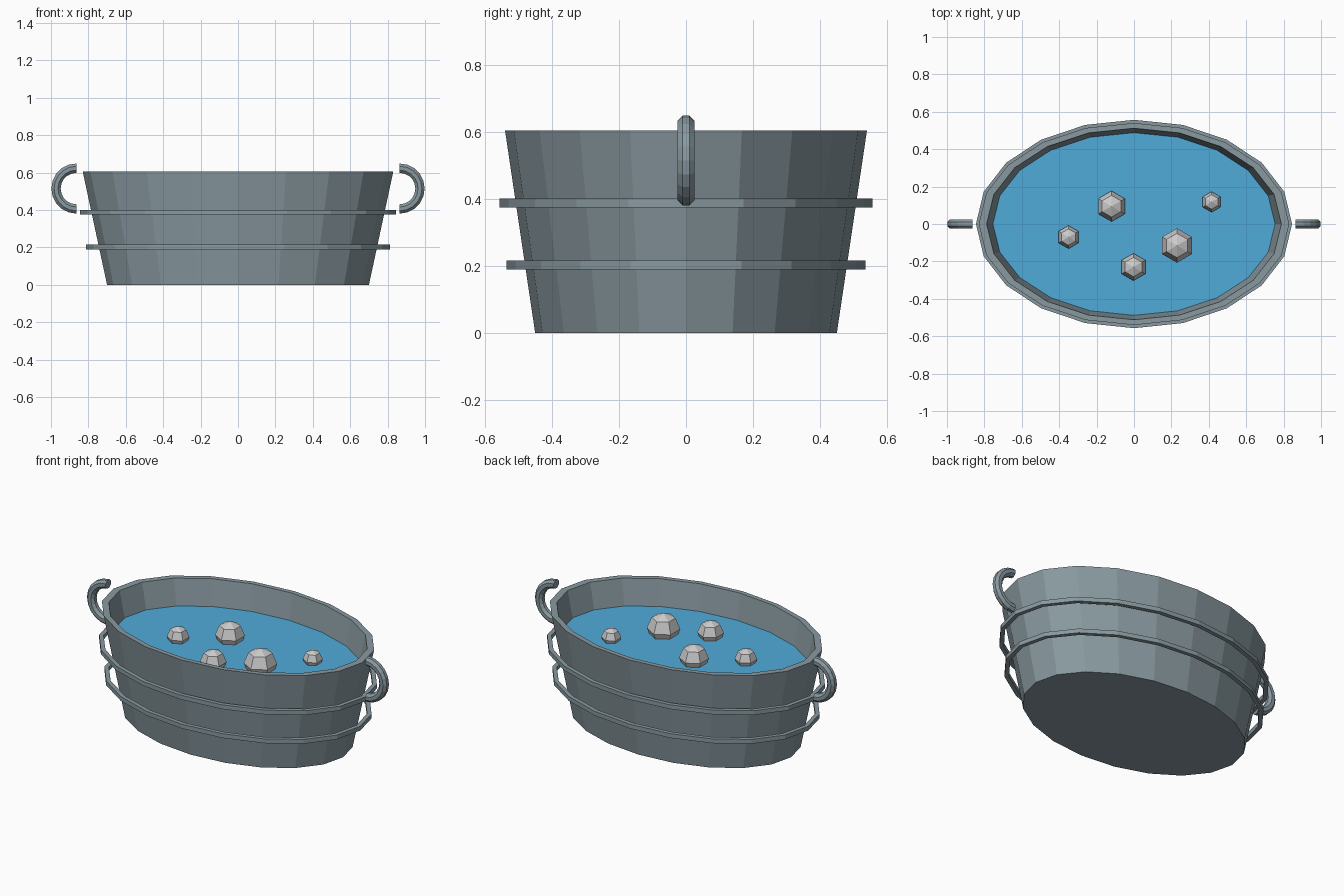
import bpy, bmesh
from math import sin, cos, pi

if "Cube" in bpy.data.objects:
    bpy.data.objects.remove(bpy.data.objects["Cube"])

SIDES = 20


def material(name, rgb):
    m = bpy.data.materials.new(name)
    m.diffuse_color = (*rgb, 1)
    m.use_nodes = True
    m.node_tree.nodes["Principled BSDF"].inputs["Base Color"].default_value = m.diffuse_color
    return m


metal = material("metal", (0.25, 0.32, 0.35))
blue = material("water_blue", (0.08, 0.41, 0.70))


def finish(name, bm, mat=None):
    bmesh.ops.recalc_face_normals(bm, faces=bm.faces)
    me = bpy.data.meshes.new(name)
    bm.to_mesh(me)
    bm.free()
    ob = bpy.data.objects.new(name, me)
    bpy.context.collection.objects.link(ob)
    if mat:
        me.materials.append(mat)
    return ob


def bridge(bm, a, b):
    n = len(a)
    for i in range(n):
        j = (i + 1) % n
        bm.faces.new((a[i], a[j], b[j], b[i]))


def oval_loft(name, profile, mat, closed=False):
    """Loft oval rings (rx, ry, z); either capped or joined end to start."""
    bm = bmesh.new()
    rings = [[bm.verts.new((rx * cos(2 * pi * i / SIDES), ry * sin(2 * pi * i / SIDES), z))
              for i in range(SIDES)] for rx, ry, z in profile]
    for a, b in zip(rings, rings[1:]):
        bridge(bm, a, b)
    if closed:
        bridge(bm, rings[-1], rings[0])
    else:
        bm.faces.new(rings[0])
        bm.faces.new(rings[-1])
    return finish(name, bm, mat)


# Tub shell: outer wall, rim, inner wall and floor
oval_loft("tub", [(0.70, 0.45, 0), (0.83, 0.54, 0.605),
                  (0.788, 0.512, 0.605), (0.665, 0.425, 0.04)], metal)

# Two flat hoops standing slightly off the wall
for name, rx, ry, z in (("upper_hoop", 0.845, 0.557, 0.375), ("lower_hoop", 0.813, 0.535, 0.19)):
    t, h = 0.025, 0.026
    oval_loft(name, [(rx, ry, z), (rx, ry, z + h), (rx - t, ry - t, z + h), (rx - t, ry - t, z)],
              metal, closed=True)

# Water surface
oval_loft("water", [(0.751, 0.486, 0.43), (0.755, 0.489, 0.45)], blue)

# Half-ring handles at both ends
for name, side in (("left_handle", -1), ("right_handle", 1)):
    bm = bmesh.new()
    steps, n, R, r = 10, 8, 0.109, 0.027
    rings = []
    for k in range(steps + 1):
        a = -pi / 2 + pi * k / steps
        ring = []
        for i in range(n):
            b = 2 * pi * (i + 0.5) / n
            d = R + r * cos(b)
            ring.append(bm.verts.new((side * (0.864 + d * cos(a)), r * sin(b), 0.515 + d * sin(a))))
        rings.append(ring)
    for a, b in zip(rings, rings[1:]):
        bridge(bm, a, b)
    bm.faces.new(rings[0])
    bm.faces.new(rings[-1])
    finish(name, bm, metal)

# Low-poly bubbles half sunk in the water
for k, (x, y, r) in enumerate([(0.23, -0.115, 0.092), (-0.12, 0.095, 0.082), (-0.35, -0.07, 0.062),
                               (0.415, 0.118, 0.055), (-0.003, -0.23, 0.073)]):
    bm = bmesh.new()
    bmesh.ops.create_uvsphere(bm, u_segments=6, v_segments=4, radius=r)
    ob = finish(f"bubble_{k + 1}", bm)
    ob.location = (x, y, 0.45 + 0.35 * r)
